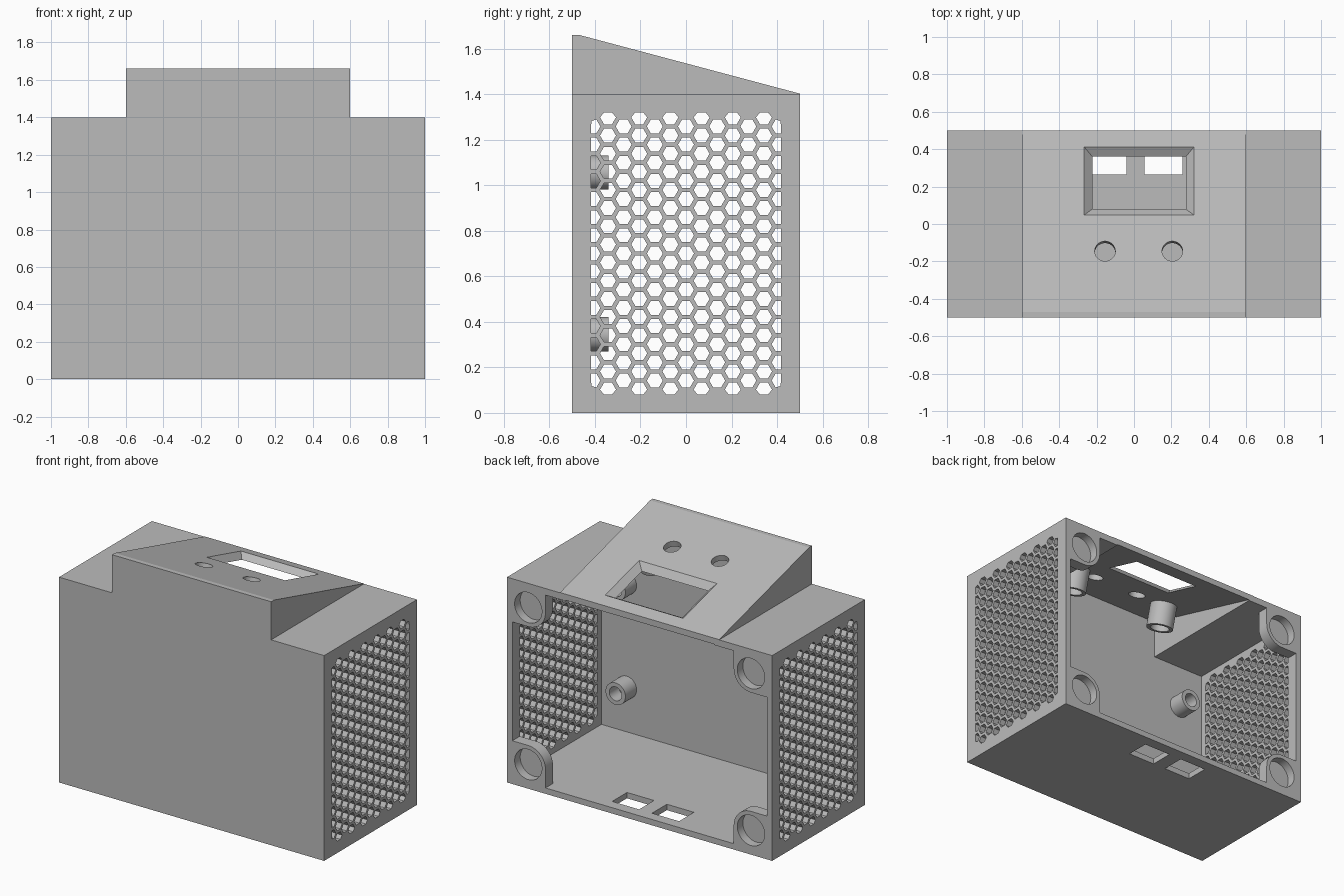
import bpy, bmesh
from math import sin, cos, pi, atan, sqrt
from mathutils import Matrix, Vector

cube = bpy.data.objects.get("Cube")
if cube:
    bpy.data.objects.remove(cube, do_unlink=True)

grey = bpy.data.materials.new("plain grey")
grey.use_nodes = True
grey.diffuse_color = (0.5, 0.5, 0.5, 1)
grey.node_tree.nodes["Principled BSDF"].inputs["Base Color"].default_value = (0.5, 0.5, 0.5, 1)

WALL = 0.04
SLOPE = 0.266                       # fall of the hump roof towards the back
ROOF_BACK = 1.402                   # roof height at the back edge


def roof_frame(x, y):
    """Frame on the outer roof surface, local z along its normal."""
    z = ROOF_BACK + SLOPE * (0.5 - y)
    return Matrix.Translation((x, y, z)) @ Matrix.Rotation(-atan(SLOPE), 4, 'X')


def add_loft(bm, rings):
    """Closed solid through a list of equal rings."""
    loops = [[bm.verts.new(p) for p in ring] for ring in rings]
    n = len(loops[0])
    for a, b in zip(loops, loops[1:]):
        for i in range(n):
            bm.faces.new((a[i], a[(i + 1) % n], b[(i + 1) % n], b[i]))
    bm.faces.new(loops[0])
    bm.faces.new(loops[-1])


def finish(bm, name, frame=Matrix()):
    bmesh.ops.recalc_face_normals(bm, faces=bm.faces)
    bm.transform(frame)
    mesh = bpy.data.meshes.new(name)
    bm.to_mesh(mesh)
    bm.free()
    obj = bpy.data.objects.new(name, mesh)
    bpy.context.collection.objects.link(obj)
    mesh.materials.append(grey)
    return obj


def solid(name, rings, frame=Matrix()):
    bm = bmesh.new()
    add_loft(bm, rings)
    return finish(bm, name, frame)


def select(obj):
    bpy.ops.object.select_all(action='DESELECT')
    bpy.context.view_layer.objects.active = obj
    obj.select_set(True)


def combine(target, tool, operation='DIFFERENCE'):
    """Apply a boolean and discard the tool."""
    tool.hide_render = True
    mod = target.modifiers.new("cut", 'BOOLEAN')
    mod.operation, mod.solver, mod.object = operation, 'EXACT', tool
    select(target)
    bpy.ops.object.modifier_apply(modifier=mod.name)
    bpy.data.objects.remove(tool, do_unlink=True)


def smooth(obj):
    select(obj)
    bpy.ops.object.shade_smooth_by_angle(angle=0.17)


def circle(r, h, n=48):
    return [(r * cos(2 * pi * i / n), r * sin(2 * pi * i / n), h) for i in range(n)]


def rect(hx, hy, h):
    return [(-hx, -hy, h), (hx, -hy, h), (hx, hy, h), (-hx, hy, h)]


def housing(name, side, hump, bottom, shoulder, top, front, back, drop):
    """Stepped front outline extruded to the back, roof cut on a slope."""
    half = [(side, bottom), (side, shoulder), (hump, shoulder), (hump, top)]
    outline = half + [(-x, z) for x, z in reversed(half)]
    bm = bmesh.new()
    add_loft(bm, [[(x, y, z) for x, z in outline] for y in (front, back)])
    bmesh.ops.recalc_face_normals(bm, faces=bm.faces)
    bmesh.ops.bisect_plane(bm, geom=bm.verts[:] + bm.edges[:] + bm.faces[:],
                           plane_co=(0, 0.5, ROOF_BACK - drop),
                           plane_no=Vector((0, SLOPE, 1)).normalized(), clear_outer=True)
    bmesh.ops.holes_fill(bm, edges=[e for e in bm.edges if e.is_boundary])
    return finish(bm, name)


# Hollow housing, open at the back
body = housing("housing", 1, 0.6, 0, 1.4, 1.66, -0.5, 0.5, 0)
drop = WALL * sqrt(1 + SLOPE ** 2)
combine(body, housing("cavity", 1 - WALL, 0.6 - WALL, WALL, 1.355, 1.66 - WALL,
                      -0.5 + WALL, 0.51, drop))

# Corner pads with round pockets for the back cover
BACKWARD = Matrix.Rotation(-pi / 2, 4, 'X')     # local z points to the back
for sx in (1, -1):
    for sz in (1, -1):
        cx, cz, r = 0.84 * sx, 0.7 + 0.535 * sz, 0.13
        arc = [(cx - sx * r * cos(i * pi / 24), cz - sz * r * sin(i * pi / 24)) for i in range(13)]
        edge_x, edge_z = sx * 0.98, 0.7 + sz * 0.68
        outline = arc + [(edge_x, cz - sz * r), (edge_x, edge_z), (cx - sx * r, edge_z)]
        pad = solid("corner_pad", [[(x, y, z) for x, z in outline] for y in (0.42, 0.5)])
        combine(body, pad, 'UNION')
        combine(body, solid("pocket", [circle(0.103, 0), circle(0.103, 0.1)],
                            Matrix.Translation((cx, 0.44, cz)) @ BACKWARD))

# Honeycomb vents in both sides, kept inside a rounded window
def in_window(y, z, half_y=0.418, half_z=0.62, r=0.06):
    core = Vector((max(r - half_y, min(half_y - r, y)), max(r - half_z, min(half_z - r, z))))
    d = Vector((y, z)) - core
    return core + d.normalized() * min(d.length, r)


COLUMN, ROW, HEX = 0.0685, 0.0797, 0.035
vents = bmesh.new()
for column in range(-6, 7):
    rows = 16 if column % 2 else 15
    for row in range(rows):
        y0, z0 = column * COLUMN, (row - (rows - 1) / 2) * ROW
        cell = [in_window(y0 + HEX * cos(i * pi / 3), z0 + HEX * sin(i * pi / 3)) for i in range(6)]
        for x in (-1, 1):
            add_loft(vents, [[(x + dx, p.x, p.y + 0.7) for p in cell] for dx in (-0.06, 0.06)])
combine(body, finish(vents, "vent_cutter"))

# Bevelled screen opening in the sloped roof
rings = [rect(0.25 + 1.1 * (h + WALL), 0.145 + 1.1 * (h + WALL), h) for h in (-0.05, 0.02)]
combine(body, solid("screen_cutter", rings, roof_frame(0.027, 0.23)))

# Two button holes
for x in (-0.155, 0.205):
    combine(body, solid("button_cutter", [circle(0.055, -0.1), circle(0.055, 0.1)],
                        roof_frame(x, -0.145)))

# Two cable slots in the floor
for x in (-0.143, 0.158):
    combine(body, solid("slot_cutter", [rect(0.102, 0.08, -0.05), rect(0.102, 0.08, 0.1)],
                        Matrix.Translation((x, 0.345, 0))))
smooth(body)


def screw_post(name, outer, inner, length, frame):
    """Round post along local z with a blind screw hole in its tip."""
    post = solid(name, [circle(outer, 0), circle(outer, length),
                        circle(inner, length), circle(inner, 0.03)], frame)
    smooth(post)


# Screw posts on the inside of the front wall
for x in (-0.77, 0.77):
    for z in (0.345, 1.055):
        screw_post("front_post", 0.075, 0.047, 0.13,
                   Matrix.Translation((x, -0.47, z)) @ BACKWARD)

# Screw posts hanging from the sloped roof
for x in (-0.37, 0.37):
    screw_post("roof_post", 0.088, 0.062, 0.17,
               roof_frame(x, -0.13) @ Matrix.Translation((0, 0, -0.03)) @ Matrix.Rotation(pi, 4, 'X'))
